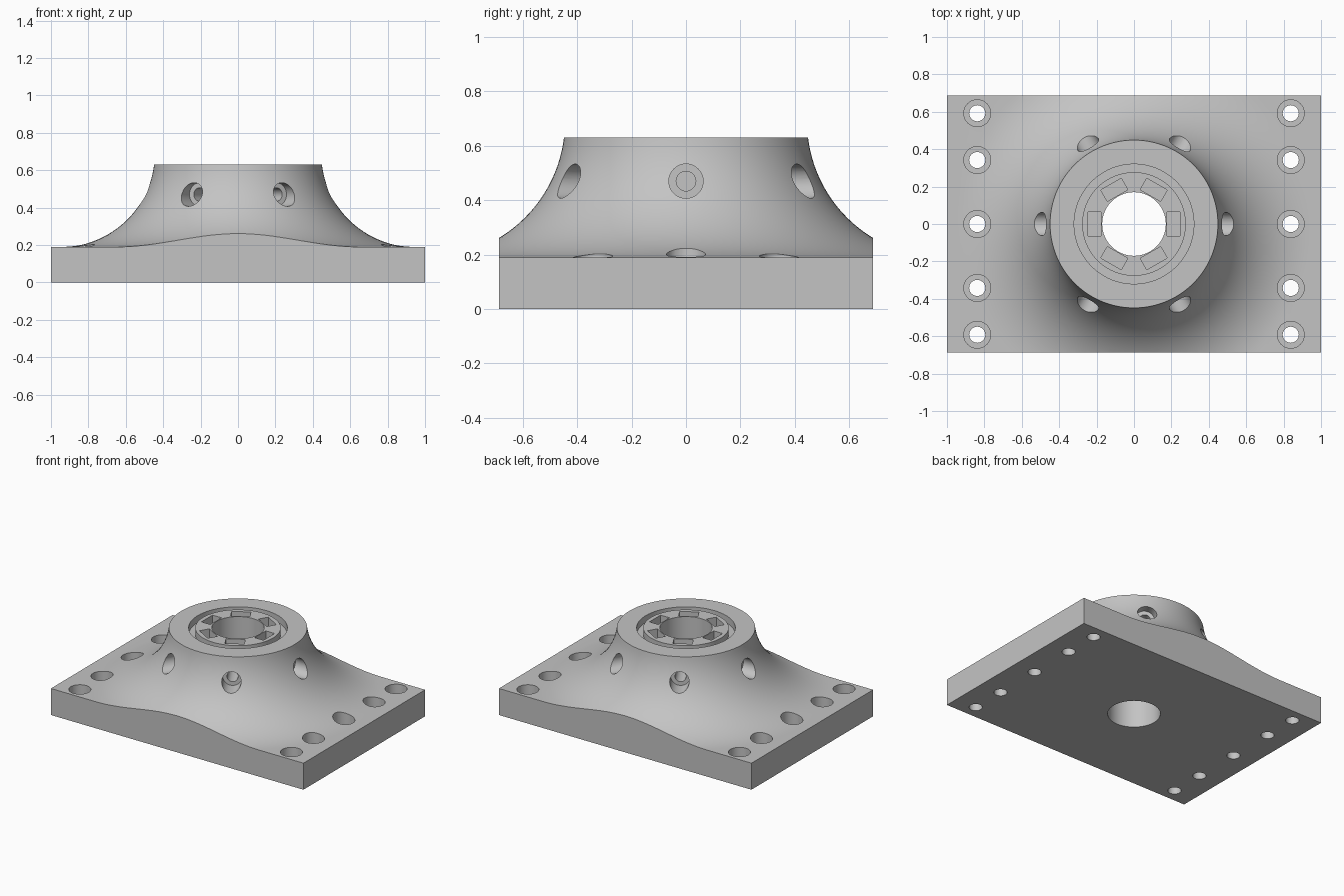
import bpy
import bmesh
import math
from mathutils import Matrix, Vector

old = bpy.data.objects.get("Cube")
if old:
    bpy.data.objects.remove(old, do_unlink=True)

HALF_Y = 0.688
PLATE_TOP = 0.19
TOP = 0.63

grey = bpy.data.materials.new("plain grey")
grey.use_nodes = True
colour = (0.55, 0.55, 0.55, 1)
grey.diffuse_color = colour
grey.node_tree.nodes["Principled BSDF"].inputs["Base Color"].default_value = colour


def lathe(bm, profile, segments, matrix=Matrix()):
    """Turn a closed (radius, height) profile around z."""
    part = bmesh.new()
    verts = [part.verts.new((r, 0, z)) for r, z in profile]
    edges = [part.edges.new((verts[i - 1], verts[i])) for i in range(len(verts))]
    bmesh.ops.spin(part, geom=verts + edges, cent=(0, 0, 0), axis=(0, 0, 1),
                   angle=math.tau, steps=segments, use_merge=True)
    bmesh.ops.remove_doubles(part, verts=part.verts, dist=1e-5)
    bmesh.ops.dissolve_degenerate(part, edges=part.edges, dist=1e-6)
    bmesh.ops.recalc_face_normals(part, faces=part.faces)
    part.transform(matrix)
    temp = bpy.data.meshes.new("temp")
    part.to_mesh(temp)
    part.free()
    bm.from_mesh(temp)
    bpy.data.meshes.remove(temp)


def box(bm, low, high, matrix=Matrix()):
    low, high = Vector(low), Vector(high)
    place = Matrix.Translation((low + high) / 2) @ Matrix.Diagonal((*(high - low), 1))
    bmesh.ops.create_cube(bm, size=1, matrix=matrix @ place)


def make_object(name, bm):
    mesh = bpy.data.meshes.new(name)
    bm.to_mesh(mesh)
    bm.free()
    mesh.materials.append(grey)
    obj = bpy.data.objects.new(name, mesh)
    bpy.context.collection.objects.link(obj)
    return obj


def carve(target, cutter, operation="DIFFERENCE"):
    cutter.hide_render = True
    mod = target.modifiers.new(cutter.name, "BOOLEAN")
    mod.operation, mod.solver, mod.object = operation, "EXACT", cutter
    bpy.context.view_layer.objects.active = target
    bpy.ops.object.modifier_apply(modifier=mod.name)
    bpy.data.objects.remove(cutter, do_unlink=True)


# Flared hub with bore and ring groove, on an oversized disc
arc_r, arc_x = 0.5, 0.945
end = math.acos((arc_r - TOP + PLATE_TOP) / arc_r)
flare = [(arc_x - arc_r * math.sin(end * i / 28),
          PLATE_TOP + arc_r * (1 - math.cos(end * i / 28))) for i in range(29)]
profile = [(0.17, 0), (1.4, 0), (1.4, PLATE_TOP), *flare,
           (0.32, TOP), (0.32, TOP - 0.05), (0.277, TOP - 0.05), (0.277, TOP), (0.17, TOP)]
bm = bmesh.new()
lathe(bm, profile, 120)
body = make_object("flanged_hub", bm)

# Trim to the rectangular plate outline
bm = bmesh.new()
box(bm, (-1, -HALF_Y, -1), (1, HALF_Y, 1))
carve(body, make_object("plate_outline", bm), "INTERSECT")

# Counterbored mounting holes along both short sides
bm = bmesh.new()
for x in (-0.838, 0.838):
    for y in (-0.592, -0.342, 0, 0.342, 0.592):
        lathe(bm, [(0, -0.1), (0.043, -0.1), (0.043, 0.09), (0.072, 0.09),
                   (0.072, 0.4), (0, 0.4)], 40, Matrix.Translation((x, y, 0)))
carve(body, make_object("mounting_holes", bm))

# Six nut slots in the top, each met by a stepped radial screw hole
slots, screws = bmesh.new(), bmesh.new()
for i in range(6):
    turn = Matrix.Rotation(i * math.tau / 6, 4, "Z")
    box(slots, (0.176, -0.063, 0.4), (0.246, 0.063, 0.8), turn)
    lathe(screws, [(0, 0.2), (0.036, 0.2), (0.036, 0.41), (0.063, 0.41),
                   (0.063, 0.7), (0, 0.7)], 40,
          turn @ Matrix.Translation((0, 0, 0.47)) @ Matrix.Rotation(math.pi / 2, 4, "Y"))
carve(body, make_object("nut_slots", slots))
carve(body, make_object("screw_holes", screws))

# Smooth curved walls, keep crisp edges
bpy.ops.object.select_all(action="DESELECT")
body.select_set(True)
bpy.context.view_layer.objects.active = body
bpy.ops.object.shade_smooth_by_angle(angle=math.radians(30))
